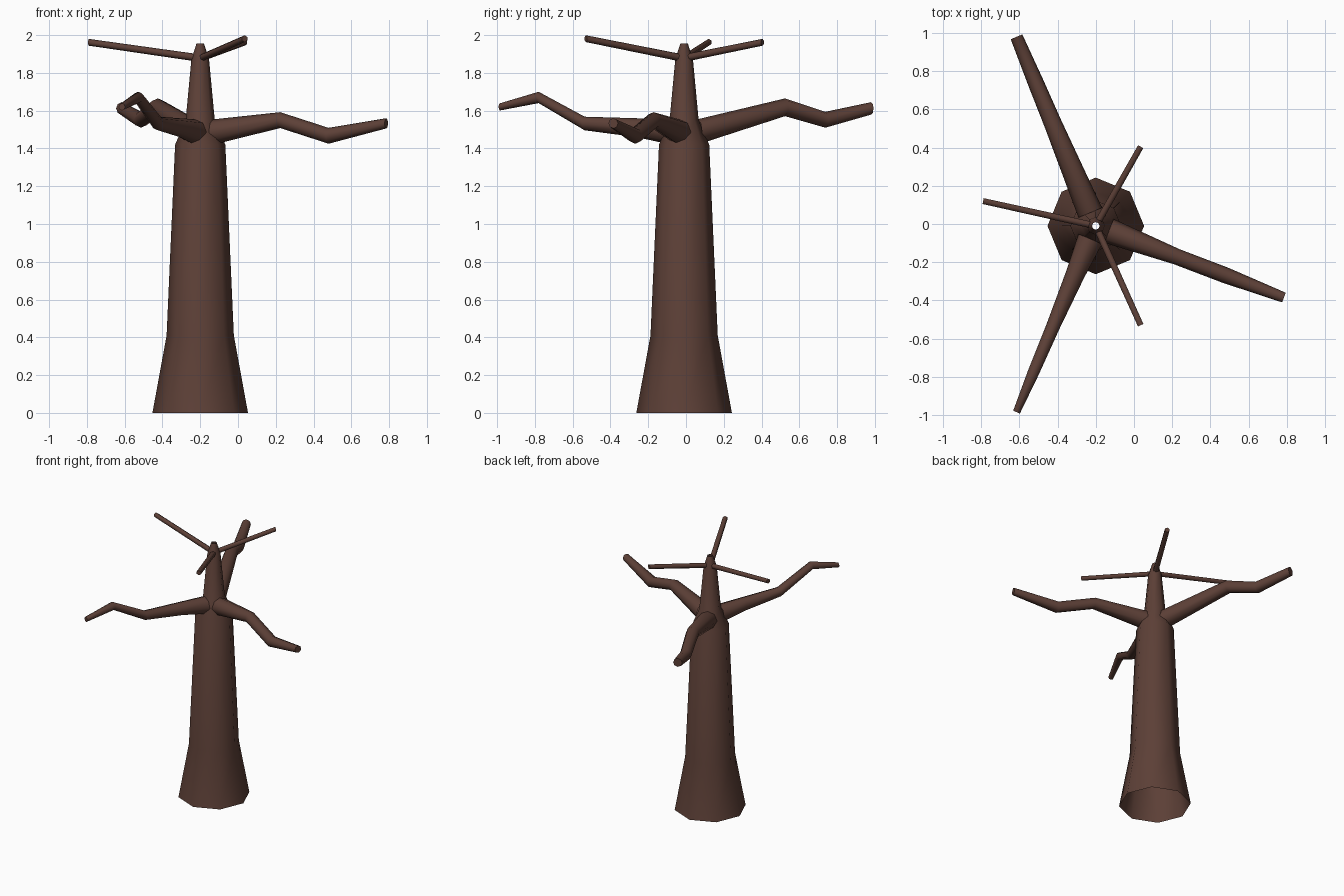
import bpy, bmesh, math
from mathutils import Vector

if "Cube" in bpy.data.objects:
    bpy.data.objects.remove(bpy.data.objects["Cube"])

CX, CY = -0.2, -0.01  # trunk axis

bark = bpy.data.materials.new("dark brown bark")
bark.diffuse_color = (0.109, 0.051, 0.038, 1)
bark.use_nodes = True
bark.node_tree.nodes["Principled BSDF"].inputs["Base Color"].default_value = bark.diffuse_color


def loft(name, rings, cap_end=False):
    """Skin a list of point rings into one smooth-sided tube."""
    bm = bmesh.new()
    loops = [[bm.verts.new(p) for p in ring] for ring in rings]
    n = len(loops[0])
    for a, b in zip(loops, loops[1:]):
        for i in range(n):
            j = (i + 1) % n
            bm.faces.new((a[i], a[j], b[j], b[i]))
    if cap_end:
        bm.faces.new(loops[-1])
    bmesh.ops.recalc_face_normals(bm, faces=bm.faces)
    mesh = bpy.data.meshes.new(name)
    bm.to_mesh(mesh)
    bm.free()
    mesh.materials.append(bark)
    mesh.shade_smooth()
    mesh.set_sharp_from_angle(angle=math.radians(65))
    ob = bpy.data.objects.new(name, mesh)
    bpy.context.collection.objects.link(ob)
    return ob


def limb(name, tip, profile, sides):
    """Straight limb in plan; profile = (distance fraction, z, radius), upright rings."""
    span = Vector((tip[0] - CX, tip[1] - CY, 0))
    side = Vector((-span.y, span.x, 0)).normalized()
    rings = []
    for t, z, r in profile:
        c = Vector((CX, CY, z)) + span * t
        rings.append([c + side * (r * math.sin(a)) + Vector((0, 0, r * math.cos(a)))
                      for a in (2 * math.pi * k / sides for k in range(sides))])
    return loft(name, rings, cap_end=True)


# Trunk: flared octagonal tube, open at both ends
trunk_profile = [(0, 0.253), (0.41, 0.178), (1.42, 0.133), (1.55, 0.077),
                 (1.87, 0.047), (1.955, 0.02)]
loft("trunk", [[Vector((CX + r * math.cos(k * math.pi / 4),
                        CY + r * math.sin(k * math.pi / 4), z)) for k in range(8)]
               for z, r in trunk_profile])

# Three crooked main branches
base = (0.07, 1.487, 0.067)
limb("right_branch", (0.785, -0.385),
     [base, (0.43, 1.55, 0.042), (0.69, 1.467, 0.042), (1, 1.533, 0.027)], 8)
limb("back_branch", (-0.615, 0.98),
     [base, (0.54, 1.618, 0.047), (0.755, 1.552, 0.042), (1, 1.612, 0.033)], 8)
limb("front_branch", (-0.615, -0.985),
     [base, (0.26, 1.51, 0.05), (0.54, 1.532, 0.036), (0.79, 1.67, 0.03),
      (1, 1.62, 0.019)], 8)

# Three thin straight twigs at the top
for name, tip, z in (("left_twig", (-0.79, 0.12), 1.962),
                     ("back_twig", (0.035, 0.405), 1.962),
                     ("front_twig", (0.035, -0.53), 1.981)):
    limb(name, tip, [(0.05, 1.882, 0.02), (1, z, 0.018)], 6)
